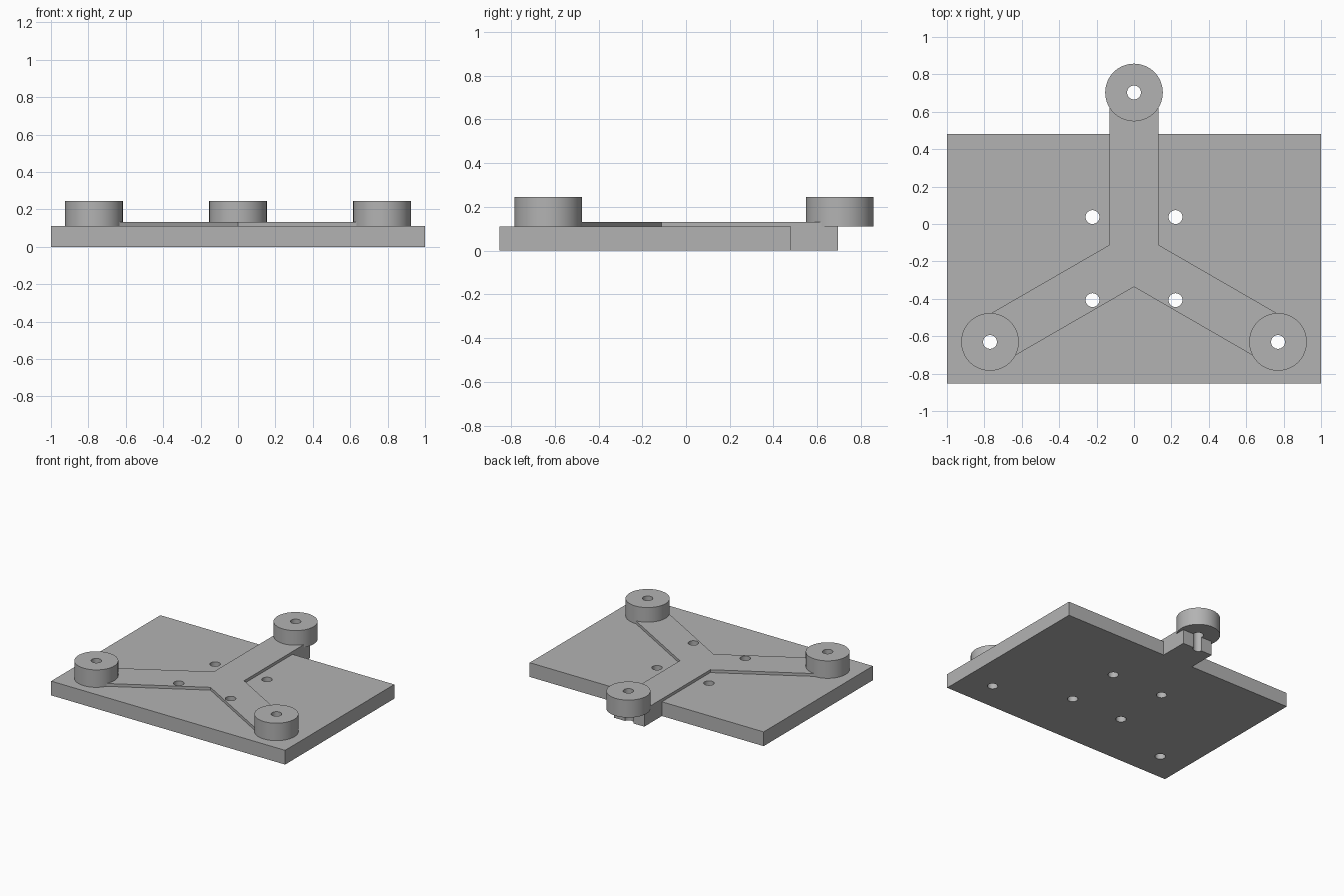
import bpy
import bmesh
from math import pi, sin, cos, radians

cube = bpy.data.objects.get("Cube")
if cube:
    bpy.data.objects.remove(cube, do_unlink=True)

grey = bpy.data.materials.new("matte_grey")
grey.use_nodes = True
GREY = (0.45, 0.45, 0.45, 1)
grey.diffuse_color = GREY
grey.node_tree.nodes["Principled BSDF"].inputs["Base Color"].default_value = GREY

PLATE_TOP, ARM_TOP, BOSS_TOP = 0.11, 0.132, 0.245
HUB_Y, REACH, END = -0.186, 0.889, 0.881
HALF, BOSS_R, HOLE_R = 0.13, 0.154, 0.037
ANGLES = [radians(a) for a in (90, 210, 330)]


def prism(name, outline, z0, z1):
    """Extrude a flat counter-clockwise outline from z0 to z1."""
    bm = bmesh.new()
    face = bm.faces.new([bm.verts.new((x, y, z0)) for x, y in outline])
    top = bmesh.ops.extrude_face_region(bm, geom=[face])["geom"]
    bmesh.ops.translate(bm, vec=(0, 0, z1 - z0),
                        verts=[v for v in top if isinstance(v, bmesh.types.BMVert)])
    bmesh.ops.recalc_face_normals(bm, faces=bm.faces)
    mesh = bpy.data.meshes.new(name)
    bm.to_mesh(mesh)
    bm.free()
    obj = bpy.data.objects.new(name, mesh)
    bpy.context.collection.objects.link(obj)
    mesh.materials.append(grey)
    return obj


def circle(x, y, r, n):
    return [(x + r * cos(2 * pi * i / n), y + r * sin(2 * pi * i / n)) for i in range(n)]


def drill(obj, points):
    """Cut a vertical through hole at each point."""
    for x, y in points:
        tool = prism("hole_cutter", circle(x, y, HOLE_R, 32), -0.1, 0.4)
        bpy.ops.object.select_all(action="DESELECT")
        bpy.context.view_layer.objects.active = obj
        obj.select_set(True)
        mod = obj.modifiers.new("hole", "BOOLEAN")
        mod.operation, mod.solver, mod.object = "DIFFERENCE", "EXACT", tool
        bpy.ops.object.modifier_apply(modifier=mod.name)
        bpy.data.objects.remove(tool, do_unlink=True)
    bpy.ops.object.shade_smooth_by_angle(angle=radians(30))


bosses = [(REACH * cos(a), HUB_Y + REACH * sin(a)) for a in ANGLES]
screws = [(x, y) for x in (-0.222, 0.222) for y in (0.037, -0.407)]

# Base plate with a tab carrying the rear arm
front, back, tab = -0.853, 0.48, HUB_Y + END
plate = prism("base_plate", [(-1, front), (1, front), (1, back), (HALF, back), (HALF, tab),
                             (-HALF, tab), (-HALF, back), (-1, back)], 0, PLATE_TOP)
drill(plate, bosses + screws)

# Raised three-armed rib
outline = []
for a in ANGLES:
    inner = HALF / sin(pi / 3)
    for along, side in ((END, -HALF), (END, HALF)):
        outline.append((along * cos(a) - side * sin(a),
                        HUB_Y + along * sin(a) + side * cos(a)))
    outline.append((inner * cos(a + pi / 3), HUB_Y + inner * sin(a + pi / 3)))
drill(prism("three_arm_rib", outline, PLATE_TOP, ARM_TOP), bosses + screws)

# Round bosses at the arm ends
for name, point in zip(("rear_boss", "right_boss", "left_boss"), bosses):
    drill(prism(name, circle(*point, BOSS_R, 64), PLATE_TOP, BOSS_TOP), [point])
